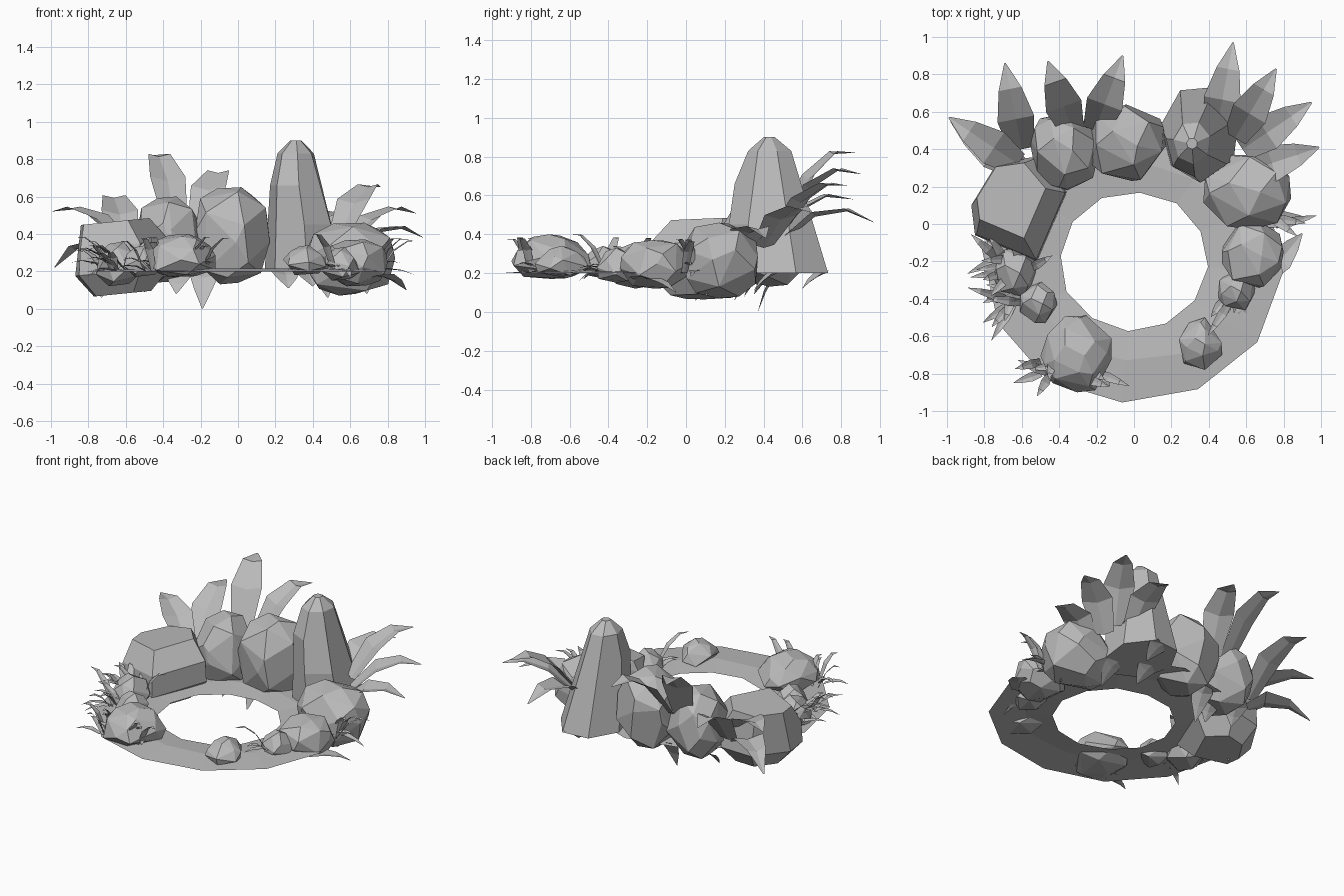
import bpy, bmesh, math, random
from mathutils import Vector

cube = bpy.data.objects.get("Cube")
if cube:
    bpy.data.objects.remove(cube, do_unlink=True)

random.seed(7)
GREY = (0.5, 0.5, 0.5, 1)
stone = bpy.data.materials.new("stone_grey")
stone.use_nodes = True
stone.diffuse_color = GREY
stone.node_tree.nodes["Principled BSDF"].inputs["Base Color"].default_value = GREY


def finish(bm, name):
    mesh = bpy.data.meshes.new(name)
    bm.to_mesh(mesh)
    bm.free()
    mesh.materials.append(stone)
    obj = bpy.data.objects.new(name, mesh)
    bpy.context.collection.objects.link(obj)
    return obj


def hull(points, name):
    bm = bmesh.new()
    for p in points:
        bm.verts.new(p)
    bmesh.ops.convex_hull(bm, input=bm.verts[:])
    loose = [v for v in bm.verts if not v.link_faces]
    bmesh.ops.delete(bm, geom=loose, context='VERTS')
    bmesh.ops.dissolve_limit(bm, angle_limit=math.radians(9), verts=bm.verts[:], edges=bm.edges[:])
    bmesh.ops.recalc_face_normals(bm, faces=bm.faces[:])
    return finish(bm, name)


def boulder(name, lo, hi, count=26, power=2.6, taper=0.0):
    """Faceted stone filling the box from lo to hi, narrowing upward by taper."""
    pts = []
    for i in range(count):
        z = 1 - 2 * (i + 0.5) / count
        a = i * 2.39996 + random.uniform(-0.35, 0.35)
        r = math.sqrt(1 - z * z)
        v = Vector((r * math.cos(a), r * math.sin(a), z + random.uniform(-0.1, 0.1)))
        v /= sum(abs(c) ** power for c in v) ** (1 / power)
        v.xy *= 1 - taper * v.z
        pts.append(v)
    for k in range(3):
        a, b = min(p[k] for p in pts), max(p[k] for p in pts)
        for p in pts:
            p[k] = lo[k] + (p[k] - a) / (b - a) * (hi[k] - lo[k])
    return hull(pts, name)


def leaf(bm, base, tip, width, arch, fold=0.12):
    """Pointed leaf that rises, then levels out towards the tip."""
    base, tip = Vector(base), Vector(tip)
    ctrl = (base + tip) / 2
    ctrl.z = max(base.z, tip.z) + arch
    side = (tip - base).cross(Vector((0, 0, 1)))
    side = side.normalized() * width / 2
    prev = None
    for t, w in ((0, 0.65), (0.35, 1), (0.7, 0.62), (1, 0.04)):
        c = base * (1 - t) ** 2 + ctrl * 2 * t * (1 - t) + tip * t * t
        lift = Vector((0, 0, fold * width * w))
        row = [bm.verts.new(p) for p in (c - side * w + lift, c, c + side * w + lift)]
        if prev:
            for k in (0, 1):
                bm.faces.new((prev[k], prev[k + 1], row[k + 1], row[k]))
        prev = row


# Flat, slightly domed ring of ground
CY, SIDES = -0.2, 12
bm = bmesh.new()
loops = []
for rx, ry, z in ((0.4, 0.375, 0.2), (0.57, 0.54, 0.215), (0.81, 0.77, 0.2)):
    loop = []
    for i in range(SIDES):
        a = math.tau * (i - 0.15) / SIDES
        r = random.uniform(0.98, 1.02)
        loop.append(bm.verts.new((rx * r * math.cos(a), CY + ry * r * math.sin(a), z)))
    loops.append(loop)
for inner, outer in zip(loops, loops[1:]):
    for i in range(SIDES):
        j = (i + 1) % SIDES
        bm.faces.new((inner[i], outer[i], outer[j], inner[j]))
finish(bm, "ground_ring")

# Tall standing stone: stacked rounded sections
pts = []
for z, x0, x1, y0, y1 in ((0.2, 0.14, 0.57, 0.23, 0.75), (0.45, 0.15, 0.53, 0.22, 0.68),
                          (0.66, 0.17, 0.46, 0.25, 0.61), (0.83, 0.21, 0.41, 0.32, 0.55),
                          (0.9, 0.28, 0.34, 0.4, 0.46)):
    for i in range(7):
        a = math.tau * i / 7 + 0.3
        pts.append(((x0 + x1) / 2 + (x1 - x0) / 2 * math.cos(a),
                    (y0 + y1) / 2 + (y1 - y0) / 2 * math.sin(a), z))
hull(pts, "standing_stone")

# Broad flat-topped stone, its top leaning outward
outline = ((-0.87, 0.1), (-0.73, 0.33), (-0.52, 0.36), (-0.36, 0.17), (-0.52, -0.2), (-0.85, -0.06))
mid = Vector((-0.62, 0.1))
pts = []
for z, s, shift in ((0.08, 0.6, 0), (0.2, 1, 0), (0.34, 0.97, 0), (0.47, 0.72, 0.04)):
    for p in outline:
        q = mid + (Vector(p) - mid) * s + Vector((-shift, shift))
        pts.append((q.x, q.y, z + 0.1 * (q.x - mid.x)))
hull(pts, "flat_stone")

# Boulders around the ring
boulder("back_right_boulder", (-0.56, 0.18, 0.14), (-0.19, 0.59, 0.6), taper=0.1)
boulder("back_boulder", (-0.24, 0.23, 0.13), (0.17, 0.64, 0.65))
boulder("left_boulder", (0.37, -0.03, 0.07), (0.84, 0.37, 0.46))
boulder("left_low_boulder", (0.47, -0.34, 0.12), (0.8, 0.02, 0.37))
boulder("left_small_stone", (0.45, -0.46, 0.15), (0.65, -0.26, 0.33), 18, 2, 0.3)
boulder("front_left_stone", (0.24, -0.78, 0.18), (0.47, -0.5, 0.34), 18, 2, 0.4)
boulder("front_right_boulder", (-0.5, -0.9, 0.17), (-0.12, -0.49, 0.4), taper=0.25)
boulder("right_small_stone", (-0.61, -0.53, 0.17), (-0.41, -0.31, 0.34), 18, 2, 0.3)
boulder("right_low_stone", (-0.76, -0.39, 0.12), (-0.52, -0.12, 0.36), 18, 2, 0.2)

# Broad leaves fanning out behind the stones
bm = bmesh.new()
for base, tip, arch in (((-0.62, 0.32, 0.36), (-0.99, 0.57, 0.52), 0.06),
                        ((-0.62, 0.3, 0.25), (-0.98, 0.55, 0.22), 0.2),
                        ((-0.6, 0.4, 0.3), (-0.69, 0.86, 0.58), 0.09),
                        ((-0.33, 0.5, 0.42), (-0.46, 0.87, 0.82), 0.07),
                        ((-0.21, 0.5, 0.42), (-0.06, 0.9, 0.71), 0.1),
                        ((0.44, 0.5, 0.36), (0.53, 0.97, 0.46), 0.16),
                        ((0.54, 0.46, 0.38), (0.76, 0.83, 0.65), 0.06),
                        ((0.58, 0.4, 0.33), (0.95, 0.65, 0.51), 0.09),
                        ((0.6, 0.28, 0.3), (0.99, 0.41, 0.38), 0.13)):
    leaf(bm, base, tip, 0.2, arch)
leaf(bm, (0.72, -0.27, 0.17), (0.9, -0.05, 0.1), 0.13, 0.02)
finish(bm, "broad_leaves")

# Drooping shards under the stones
bm = bmesh.new()
for x, y, z in ((-0.19, 0.37, 0.0), (-0.33, 0.3, 0.08), (-0.73, 0.05, 0.06), (-0.5, 0.35, 0.09),
                (0.27, 0.35, 0.11), (0.48, 0.25, 0.06), (0.69, 0.1, 0.08), (0.4, 0.6, 0.12)):
    leaf(bm, (x * 0.92, y + 0.12, 0.2), (x, y, z), 0.16, -0.02)
finish(bm, "under_shards")

# Spiky grass tufts
bm = bmesh.new()
for x, y, heading, count in ((-0.68, -0.22, 180, 9), (-0.62, -0.4, 200, 9), (-0.45, -0.76, 215, 7),
                             (-0.24, -0.8, 300, 4), (0.52, -0.38, 270, 6), (0.72, 0.04, 20, 6),
                             (-0.6, -0.28, 90, 4)):
    for i in range(count):
        a = math.radians(heading + random.uniform(-60, 60))
        reach = random.uniform(0.1, 0.23)
        rise = random.uniform(-0.05, 0.2)
        root = Vector((x + random.uniform(-0.05, 0.05), y + random.uniform(-0.05, 0.05), 0.2))
        tip = root + Vector((reach * math.cos(a), reach * math.sin(a), rise))
        leaf(bm, root, tip, 0.05, 0.03)
finish(bm, "grass_tufts")
